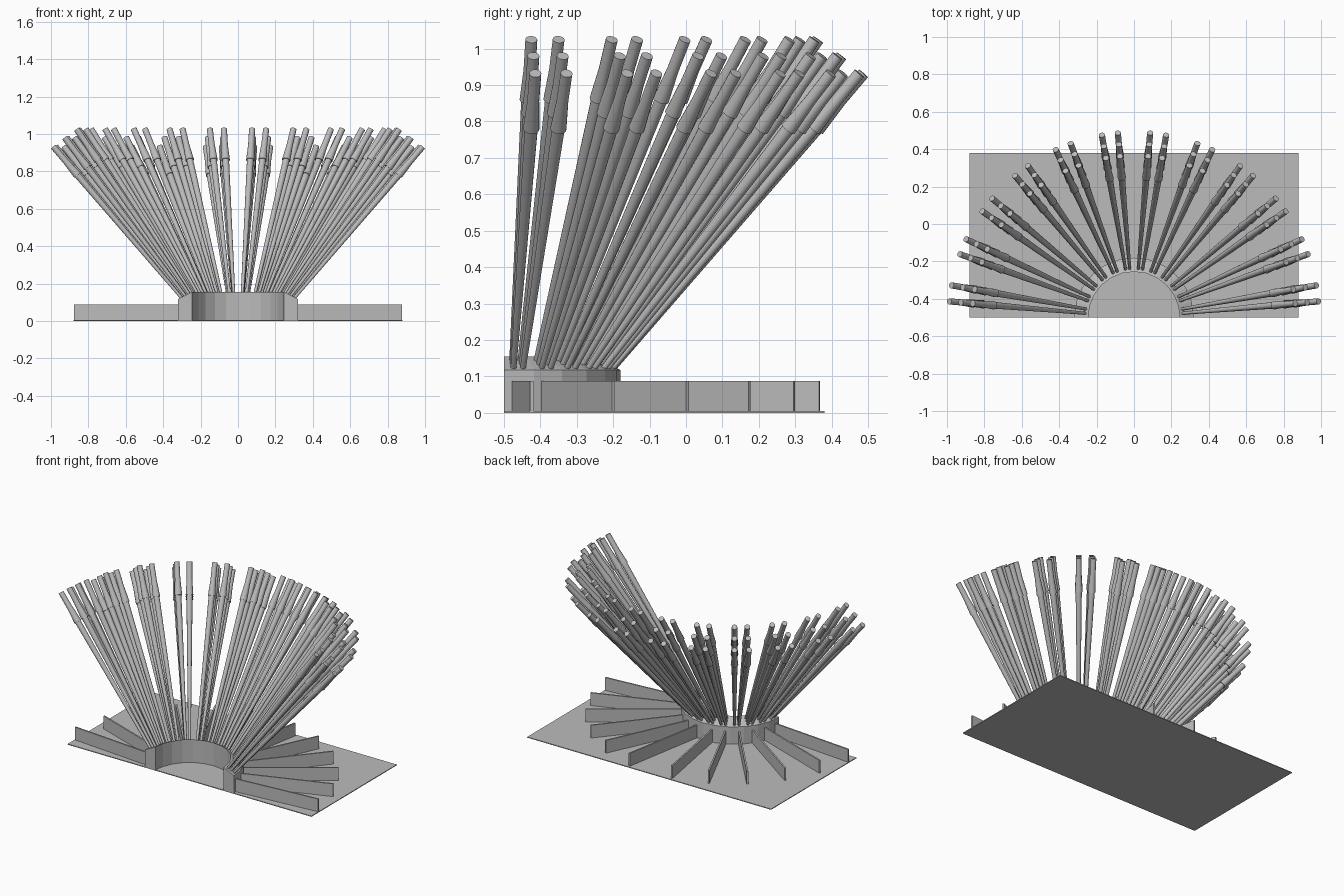
import bpy, bmesh, math
from mathutils import Vector

cube = bpy.data.objects.get("Cube")
if cube:
    bpy.data.objects.remove(cube)

grey = bpy.data.materials.new("plain grey")
grey.use_nodes = True
grey.diffuse_color = (0.5, 0.5, 0.5, 1)
grey.node_tree.nodes["Principled BSDF"].inputs["Base Color"].default_value = (0.5, 0.5, 0.5, 1)

FAN_Y = -0.5  # centre of the half circle


def polar(r, degrees, z):
    a = math.radians(degrees)
    return Vector((r * math.cos(a), FAN_Y + r * math.sin(a), z))


def finish(name, bm):
    bmesh.ops.recalc_face_normals(bm, faces=bm.faces)
    mesh = bpy.data.meshes.new(name)
    bm.to_mesh(mesh)
    bm.free()
    mesh.materials.append(grey)
    obj = bpy.data.objects.new(name, mesh)
    bpy.context.collection.objects.link(obj)
    return obj


def bridge(bm, rings):
    """Join successive closed loops of points and cap both ends."""
    loops = [[bm.verts.new(p) for p in ring] for ring in rings]
    n = len(loops[0])
    for a, b in zip(loops, loops[1:]):
        for i in range(n):
            j = (i + 1) % n
            bm.faces.new((a[i], a[j], b[j], b[i]))
    bm.faces.new(loops[0])
    bm.faces.new(loops[-1])


def add_rod(bm, base, tip, sides=14):
    """Tapered stem with a wider head that narrows to a straight tip."""
    axis = (tip - base).normalized()
    length = (tip - base).length
    u = axis.cross(Vector((0, 0, 1))).normalized()
    v = axis.cross(u)
    stations = [(0, 0.008), (length - 0.20, 0.018), (length - 0.20, 0.0225),
                (length - 0.10, 0.0165), (length, 0.0165)]
    rings = []
    for along, radius in stations:
        ring = []
        for i in range(sides):
            t = math.tau * i / sides
            ring.append(base + axis * along + (u * math.cos(t) + v * math.sin(t)) * radius)
        rings.append(ring)
    bridge(bm, rings)


# Thin base plate
bm = bmesh.new()
plate = [(-0.88, -0.5), (0.88, -0.5), (0.88, 0.38), (-0.88, 0.38)]
bridge(bm, [[(x, y, z) for x, y in plate] for z in (0, 0.005)])
finish("base_plate", bm)

# Half ring in twelve flat segments, its top sloping outwards
bm = bmesh.new()
section = [(0.245, 0.003), (0.32, 0.003), (0.32, 0.118), (0.245, 0.155)]
bridge(bm, [[polar(r, 15 * k, z) for r, z in section] for k in range(13)])
finish("half_ring", bm)

# Upright radial fins, mirrored left and right
bm = bmesh.new()
for k in range(6):
    for angle in (5 + 15 * k, 175 - 15 * k):
        a = math.radians(angle)
        side = Vector((-math.sin(a), math.cos(a), 0)) * 0.005
        rings = []
        for r in (0.30, 0.88):
            low, high = polar(r, angle, 0.003), polar(r, angle, 0.088)
            rings.append([low - side, low + side, high + side, high - side])
        bridge(bm, rings)
finish("radial_fins", bm)

# Three rows of rods, in pairs of columns around the fan
rows = {"inner_rods": ((0.26, 0.140), (0.866, 1.025)),
        "middle_rods": ((0.28, 0.130), (0.93, 0.98)),
        "outer_rods": ((0.30, 0.120), (0.991, 0.932))}
for name, (base, tip) in rows.items():
    bm = bmesh.new()
    for k in range(12):
        for angle in (15 * k + 5, 15 * k + 10):
            add_rod(bm, polar(base[0], angle, base[1]), polar(tip[0], angle, tip[1]))
    rods = finish(name, bm)
    bpy.ops.object.select_all(action='DESELECT')
    rods.select_set(True)
    bpy.context.view_layer.objects.active = rods
    bpy.ops.object.shade_smooth_by_angle(angle=math.radians(35))
